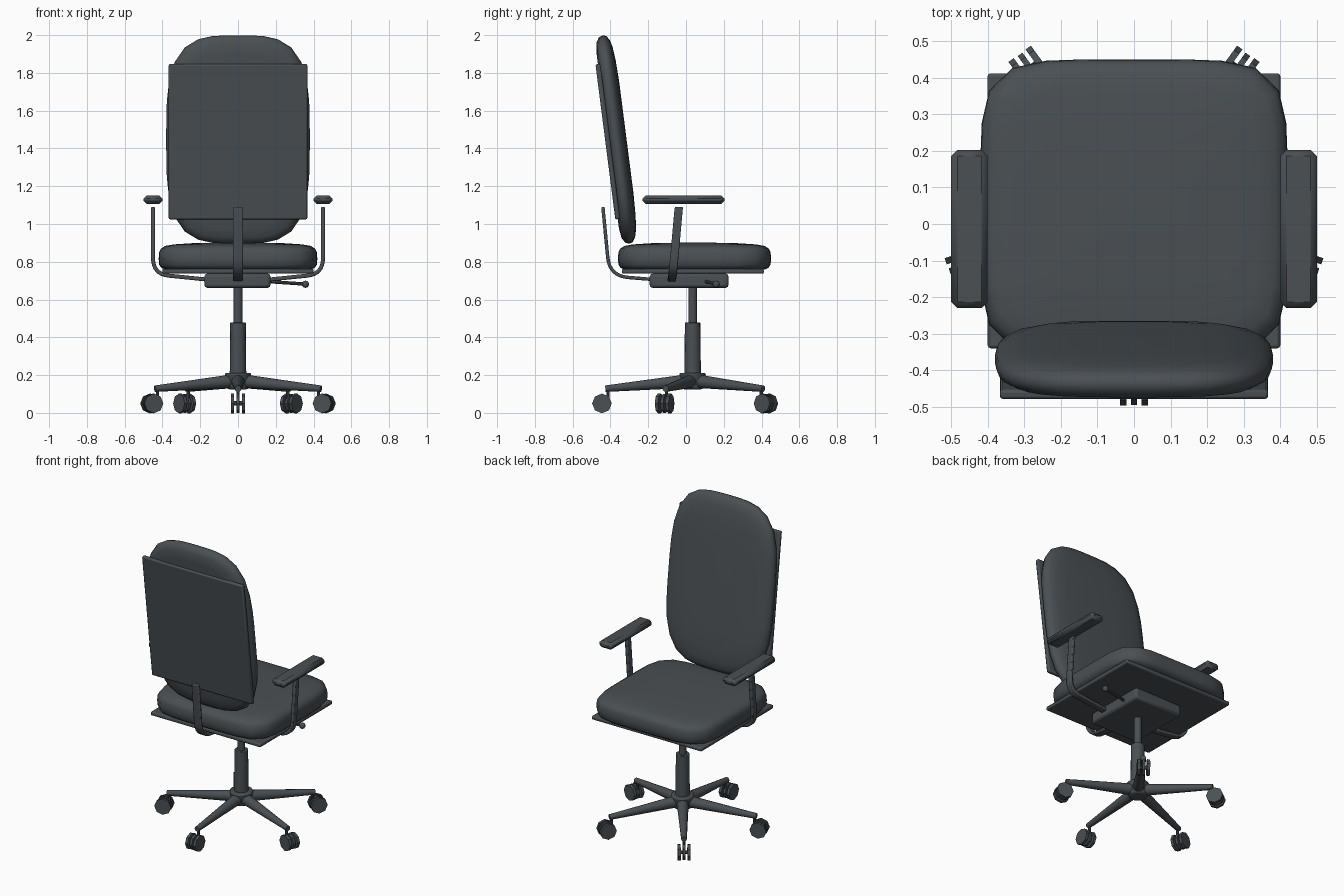
import bpy, bmesh, math
from mathutils import Vector, Matrix

if "Cube" in bpy.data.objects:
    bpy.data.objects.remove(bpy.data.objects["Cube"])

mat = bpy.data.materials.new("charcoal")
mat.diffuse_color = (0.069, 0.079, 0.087, 1)
mat.use_nodes = True
mat.node_tree.nodes["Principled BSDF"].inputs["Base Color"].default_value = mat.diffuse_color
PIVOT_Y = 0.035          # column and base centre


def finish(name, bm, bevel=0, segments=2, angle=40):
    bmesh.ops.recalc_face_normals(bm, faces=bm.faces)
    me = bpy.data.meshes.new(name)
    bm.to_mesh(me)
    bm.free()
    me.materials.append(mat)
    ob = bpy.data.objects.new(name, me)
    bpy.context.collection.objects.link(ob)
    if bevel:
        mod = ob.modifiers.new("bevel", 'BEVEL')
        mod.width, mod.segments = bevel, segments
        mod.limit_method = 'ANGLE'
    bpy.ops.object.select_all(action='DESELECT')
    bpy.context.view_layer.objects.active = ob
    ob.select_set(True)
    bpy.ops.object.shade_smooth_by_angle(angle=math.radians(angle))
    return ob


def box(name, lo, hi, bevel=0.0, segments=2, matrix=None):
    lo, hi = Vector(lo), Vector(hi)
    bm = bmesh.new()
    bmesh.ops.create_cube(bm, size=1)
    for v in bm.verts:
        v.co = Vector(v.co[i] * (hi - lo)[i] + (lo + hi)[i] / 2 for i in range(3))
    if matrix:
        bm.transform(matrix)
    return finish(name, bm, bevel, segments)


def rod(name, a, b, ra, rb, sides=12, bevel=0.0, angle=40):
    a, b = Vector(a), Vector(b)
    bm = bmesh.new()
    bmesh.ops.create_cone(bm, cap_ends=True, segments=sides, radius1=ra,
                          radius2=rb, depth=(b - a).length)
    turn = (b - a).to_track_quat('Z', 'Y').to_matrix().to_4x4()
    bm.transform(Matrix.Translation((a + b) / 2) @ turn)
    return finish(name, bm, bevel, 2, angle)


def cushion(name, half_x, half_y, power, layers, matrix, sides=36):
    """Stack of superellipse rings; layers hold (height, inset)."""
    bm = bmesh.new()
    rings = []
    for z, inset in layers:
        ring = []
        for i in range(sides):
            t = 2 * math.pi * i / sides
            c, s = math.cos(t), math.sin(t)
            k = (abs(c) ** power + abs(s) ** power) ** (-1 / power)
            ring.append(bm.verts.new((c * k * (half_x - inset), s * k * (half_y - inset), z)))
        rings.append(ring)
    for r, q in zip(rings, rings[1:]):
        for i in range(sides):
            j = (i + 1) % sides
            bm.faces.new((r[i], r[j], q[j], q[i]))
    bm.faces.new(rings[0])
    bm.faces.new(rings[-1])
    bm.transform(matrix)
    return finish(name, bm, angle=60)


def strip(name, top, knee, end, width_axis, width, thick, r=0.09):
    """Flat bar from top to end with a rounded bend at the knee."""
    top, knee, end, w = map(Vector, (top, knee, end, width_axis))
    p = knee + (top - knee).normalized() * r
    q = knee + (end - knee).normalized() * r
    path = [top]
    for i in range(9):
        t = i / 8
        path.append(p * (1 - t) ** 2 + knee * 2 * t * (1 - t) + q * t * t)
    path.append(end)
    bm = bmesh.new()
    rings = []
    for i, c in enumerate(path):
        tan = path[min(i + 1, len(path) - 1)] - path[max(i - 1, 0)]
        n = tan.cross(w).normalized() * thick / 2
        s = w * width / 2
        rings.append([bm.verts.new(c + o) for o in (n + s, n - s, -n - s, -n + s)])
    for a, b in zip(rings, rings[1:]):
        for i in range(4):
            j = (i + 1) % 4
            bm.faces.new((a[i], a[j], b[j], b[i]))
    bm.faces.new(rings[0])
    bm.faces.new(rings[-1])
    return finish(name, bm, 0.006)


# Seat
cushion("seat_cushion", 0.42, 0.405, 5.5,
        [(0.758, 0.035), (0.768, 0.014), (0.785, 0.002), (0.815, 0), (0.85, 0.002),
         (0.87, 0.012), (0.884, 0.035), (0.892, 0.08), (0.898, 0.17), (0.901, 0.3)],
        Matrix.Translation((0, 0.045, 0)))
box("seat_plate", (-0.4, -0.34, 0.737), (0.4, 0.412, 0.762), 0.008)
box("tilt_mechanism", (-0.178, -0.192, 0.662), (0.172, 0.225, 0.737), 0.015)

# Reclined backrest: local y runs up the back, local z points to the sitter
a = math.radians(7.3)
lean = Matrix(((-1, 0, 0, 0),
               (0, -math.sin(a), math.cos(a), -0.37),
               (0, math.cos(a), math.sin(a), 1.4475),
               (0, 0, 0, 1)))
cushion("back_cushion", 0.38, 0.556, 3.5,
        [(-0.045, 0.09), (-0.038, 0.035), (-0.022, 0.008), (0, 0), (0.018, 0.006),
         (0.034, 0.03), (0.044, 0.07), (0.051, 0.14), (0.055, 0.26)], lean)
box("back_panel", (-0.367, -0.42, -0.058), (0.367, 0.408, -0.032), 0.008, 2, lean)
strip("back_support", (0, -0.44, 1.09), (0, -0.405, 0.725), (0, -0.17, 0.706),
      (1, 0, 0), 0.054, 0.018, 0.1)

# Armrests
for s, side in ((-1, "left"), (1, "right")):
    x0, x1 = sorted((s * 0.4, s * 0.5))
    box(side + "_arm_pad", (x0, -0.23, 1.106), (x1, 0.203, 1.152), 0.017, 1)
    strip(side + "_arm_post", (s * 0.45, -0.038, 1.09), (s * 0.45, -0.07, 0.735),
          (s * 0.165, -0.075, 0.706), (0, 1, 0), 0.044, 0.021, 0.085)

# Height lever with knob
rod("lever", (0.16, 0.105, 0.695), (0.355, 0.16, 0.682), 0.009, 0.009, 8)
bm = bmesh.new()
bmesh.ops.create_uvsphere(bm, u_segments=12, v_segments=8, radius=0.019)
bm.transform(Matrix.Translation((0.357, 0.16, 0.681)))
finish("lever_knob", bm)

# Column
rod("gas_piston", (0, PIVOT_Y, 0.47), (0, PIVOT_Y, 0.67), 0.023, 0.023, 16)
rod("column_sleeve", (0, PIVOT_Y, 0.19), (0, PIVOT_Y, 0.478), 0.044, 0.041, 16, 0.003)
rod("base_hub", (0, PIVOT_Y, 0.125), (0, PIVOT_Y, 0.212), 0.055, 0.072, 16, 0.01)

# Five legs with twin-wheel casters
for i in range(5):
    t = math.radians(-90 + 72 * i)
    d = Vector((math.cos(t), math.sin(t), 0))
    side = Vector((-d.y, d.x, 0))
    c = Vector((0, PIVOT_Y, 0))
    n = str(i + 1)
    rod("leg_" + n, c + d * 0.03 + Vector((0, 0, 0.168)),
        c + d * 0.462 + Vector((0, 0, 0.128)), 0.036, 0.017, 12)
    w = c + d * 0.48 + Vector((0, 0, 0.05))
    rod("caster_stem_" + n, c + d * 0.448 + Vector((0, 0, 0.06)),
        c + d * 0.448 + Vector((0, 0, 0.135)), 0.009, 0.009, 8)
    for off, half, r, part in ((-0.029, 0.009, 0.052, "wheel_a_"),
                               (0, 0.008, 0.05, "caster_hood_"),
                               (0.029, 0.009, 0.052, "wheel_b_")):
        rod(part + n, w + side * (off - half), w + side * (off + half), r, r, 8, 0, 30)
    rod("axle_" + n, w - side * 0.03, w + side * 0.03, 0.012, 0.012, 8)
